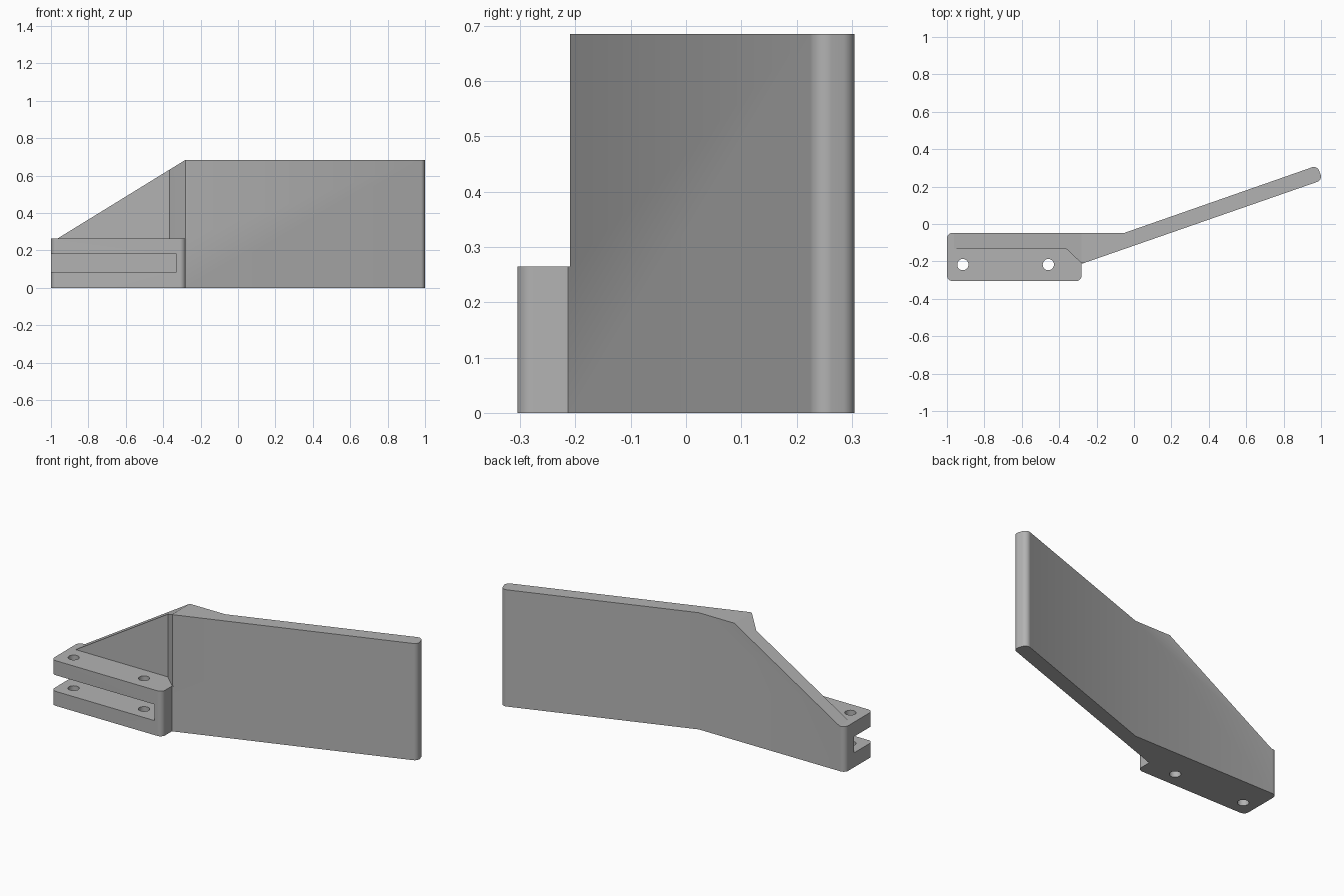
import bpy, bmesh, math
from mathutils import Vector

cube = bpy.data.objects.get("Cube")
if cube:
    bpy.data.objects.remove(cube, do_unlink=True)

grey = bpy.data.materials.new("plain_grey")
grey.use_nodes = True
colour = (0.45, 0.45, 0.45, 1)
grey.diffuse_color = colour
grey.node_tree.nodes["Principled BSDF"].inputs["Base Color"].default_value = colour


def rounded(corners, steps=8):
    """Outline from (x, y, radius) corners, with arcs where radius > 0."""
    points = []
    for i, (x, y, r) in enumerate(corners):
        p = Vector((x, y))
        if r == 0:
            points.append(p)
            continue
        a = (Vector(corners[i - 1][:2]) - p).normalized()
        b = (Vector(corners[(i + 1) % len(corners)][:2]) - p).normalized()
        half = a.angle(b) / 2
        centre = p + (a + b).normalized() * r / math.sin(half)
        start = p + a * r / math.tan(half) - centre
        end = p + b * r / math.tan(half) - centre
        for k in range(steps + 1):
            t = k / steps
            d = start * (1 - t) + end * t
            points.append(centre + d.normalized() * r)
    return points


def prism(name, outline, low, high, axis="z"):
    """Extrude an outline along z, or an x-z outline along y."""
    def place(p, h):
        return (p[0], p[1], h) if axis == "z" else (p[0], h, p[1])
    bm = bmesh.new()
    bottom = [bm.verts.new(place(p, low)) for p in outline]
    top = [bm.verts.new(place(p, high)) for p in outline]
    bm.faces.new(bottom)
    bm.faces.new(top)
    n = len(outline)
    for i in range(n):
        j = (i + 1) % n
        bm.faces.new((bottom[i], bottom[j], top[j], top[i]))
    bmesh.ops.recalc_face_normals(bm, faces=bm.faces)
    mesh = bpy.data.meshes.new(name)
    bm.to_mesh(mesh)
    bm.free()
    obj = bpy.data.objects.new(name, mesh)
    bpy.context.collection.objects.link(obj)
    return obj


def cut(target, cutter):
    cutter.hide_render = True
    mod = target.modifiers.new("cut", "BOOLEAN")
    mod.operation = "DIFFERENCE"
    mod.solver = "EXACT"
    mod.object = cutter
    bpy.context.view_layer.objects.active = target
    bpy.ops.object.modifier_apply(modifier=mod.name)
    bpy.data.objects.remove(cutter, do_unlink=True)


# Angled paddle and clamp block in one plan outline
HEIGHT, BLOCK = 0.685, 0.265
plan = rounded([
    (-1, -0.305, 0.03), (-0.28, -0.305, 0.03), (-0.28, -0.213, 0),
    (1.008, 0.235, 0.03), (0.98, 0.313, 0.03),
    (-0.05, -0.047, 0), (-1, -0.047, 0.03)])
bracket = prism("paddle_bracket", plan, 0, HEIGHT)
bracket.data.materials.append(grey)

# Sloping top of the back wall
cut(bracket, prism("slope_cutter", [
    (-0.28, HEIGHT), (-0.963, BLOCK), (-1.2, BLOCK), (-1.2, 1), (-0.28, 1)],
    -1, 1, "y"))

# Open space above the clamp block, leaving the thin wall behind it
cut(bracket, prism("front_cutter", [
    (-1.2, -0.13), (-0.365, -0.13), (-0.29, -0.201), (-0.28, -0.209),
    (-0.268, -0.2095), (-0.24, -0.5), (-1.2, -0.5)], BLOCK, 1))

# Slot open to the front and the end
cut(bracket, prism("slot_cutter", [
    (-1.2, -0.5), (-0.33, -0.5), (-0.33, -0.13), (-1.2, -0.13)], 0.085, 0.18))

# Two bolt holes
for x in (-0.915, -0.458):
    r = 0.03
    ring = [(x + r * math.cos(a * math.tau / 32),
             -0.217 + r * math.sin(a * math.tau / 32)) for a in range(32)]
    cut(bracket, prism("hole_cutter", ring, -0.1, 0.4))

bpy.ops.object.select_all(action="DESELECT")
bracket.select_set(True)
bpy.context.view_layer.objects.active = bracket
bpy.ops.object.shade_smooth_by_angle(angle=math.radians(30))
